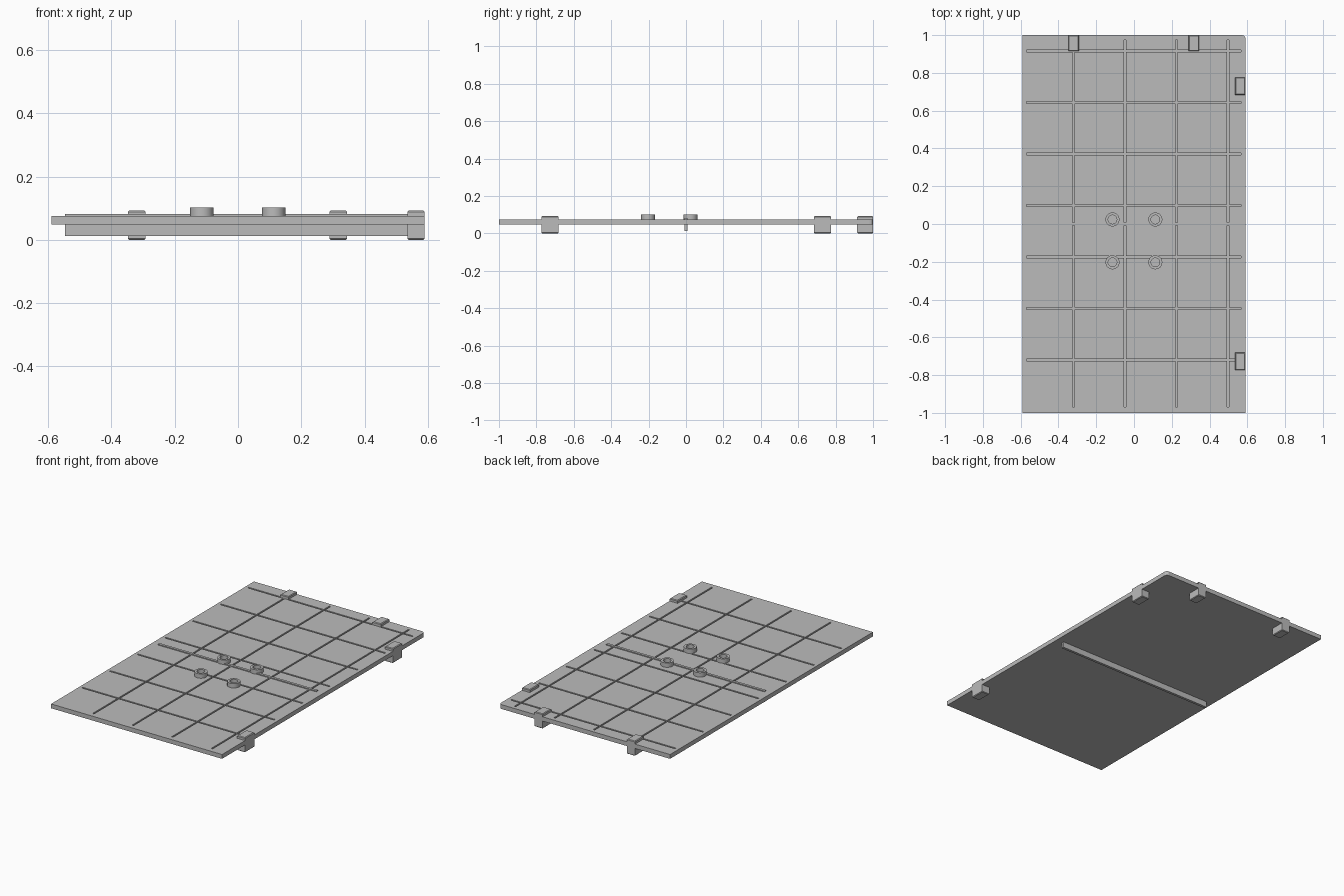
import bpy, bmesh
from mathutils import Matrix, Vector

old = bpy.data.objects.get("Cube")
if old:
    bpy.data.objects.remove(old, do_unlink=True)

grey = bpy.data.materials.new("plain_grey")
grey.use_nodes = True
COLOR = (0.5, 0.5, 0.5, 1)
grey.diffuse_color = COLOR
grey.node_tree.nodes["Principled BSDF"].inputs["Base Color"].default_value = COLOR

PLATE_LOW, PLATE_TOP = 0.048, 0.075


def add_box(bm, lo, hi):
    lo, hi = Vector(lo), Vector(hi)
    m = Matrix.Translation((lo + hi) / 2) @ Matrix.Diagonal((*(hi - lo), 1))
    return bmesh.ops.create_cube(bm, size=1, matrix=m)["verts"]


def finish(name, bm):
    mesh = bpy.data.meshes.new(name)
    bmesh.ops.recalc_face_normals(bm, faces=bm.faces)
    bm.to_mesh(mesh)
    bm.free()
    mesh.materials.append(grey)
    obj = bpy.data.objects.new(name, mesh)
    bpy.context.collection.objects.link(obj)
    return obj


def boxes(name, bounds):
    bm = bmesh.new()
    for lo, hi in bounds:
        add_box(bm, lo, hi)
    return finish(name, bm)


def cut(obj, cutter):
    mod = obj.modifiers.new("cut", "BOOLEAN")
    mod.operation, mod.object, mod.solver = "DIFFERENCE", cutter, "EXACT"
    bpy.context.view_layer.objects.active = obj
    bpy.ops.object.modifier_apply(modifier=mod.name)
    bpy.data.objects.remove(cutter, do_unlink=True)


# Base plate with one softened back corner
bm = bmesh.new()
add_box(bm, (-0.59, -1, PLATE_LOW), (0.59, 1, PLATE_TOP))
corner = [e for e in bm.edges if all(v.co.x > 0 and v.co.y > 0 for v in e.verts)]
bmesh.ops.bevel(bm, geom=corner, offset=0.018, segments=4, profile=0.5, affect="EDGES")
plate = finish("base_plate", bm)

# Grid of shallow grooves
W, FLOOR, PITCH = 0.005, PLATE_TOP - 0.008, 0.2725
rows = [0.915 - PITCH * i for i in range(7)]
columns = [-0.32 + PITCH * i for i in range(4)]
cut(plate, boxes("row_cutter", [((-0.57, y - W, FLOOR), (0.567, y + W, 0.1)) for y in rows]))
cut(plate, boxes("column_cutter", [((x - W, -0.97, FLOOR), (x + W, 0.975, 0.1)) for x in columns]))

# Cross bar passing through the plate
boxes("cross_bar", [((-0.547, -0.008, 0.012), (0.545, 0.008, 0.081))])


# Edge clips gripping the right and back sides
def clip(name, x0, x1, y0, y1):
    bm = bmesh.new()
    add_box(bm, (x0, y0, 0), (x1, y1, 0.092))
    ends = [e for e in bm.edges if abs(e.verts[0].co.z - e.verts[1].co.z) < 1e-5]
    bmesh.ops.bevel(bm, geom=ends, offset=0.004, segments=1, affect="EDGES")
    finish(name, bm)


for label, y in (("front", -0.727), ("rear", 0.73)):
    clip("side_clip_" + label, 0.535, 0.59, y - 0.046, y + 0.046)
for label, x in (("right", -0.32), ("left", 0.317)):
    clip("back_clip_" + label, x - 0.028, x + 0.028, 0.915, 1.0)


# Ring-shaped standoffs
def standoff(name, x, y):
    sides, outer, inner, top = 32, 0.037, 0.023, 0.102
    bm = bmesh.new()
    profile = [(outer, PLATE_TOP - 0.005), (outer, top), (inner, top), (inner, PLATE_TOP - 0.005)]
    verts = [bm.verts.new((r, 0, z)) for r, z in profile]
    edges = [bm.edges.new((verts[i], verts[(i + 1) % 4])) for i in range(4)]
    bmesh.ops.spin(bm, geom=verts + edges, cent=(0, 0, 0), axis=(0, 0, 1),
                   angle=6.283185307, steps=sides)
    bmesh.ops.remove_doubles(bm, verts=bm.verts, dist=0.0005)
    bmesh.ops.translate(bm, verts=bm.verts, vec=(x, y, 0))
    obj = finish(name, bm)
    bpy.ops.object.select_all(action="DESELECT")
    obj.select_set(True)
    bpy.context.view_layer.objects.active = obj
    bpy.ops.object.shade_smooth_by_angle()


for side, x in (("right", -0.114), ("left", 0.113)):
    for end, y in (("front", -0.203), ("rear", 0.024)):
        standoff(f"standoff_{end}_{side}", x, y)
